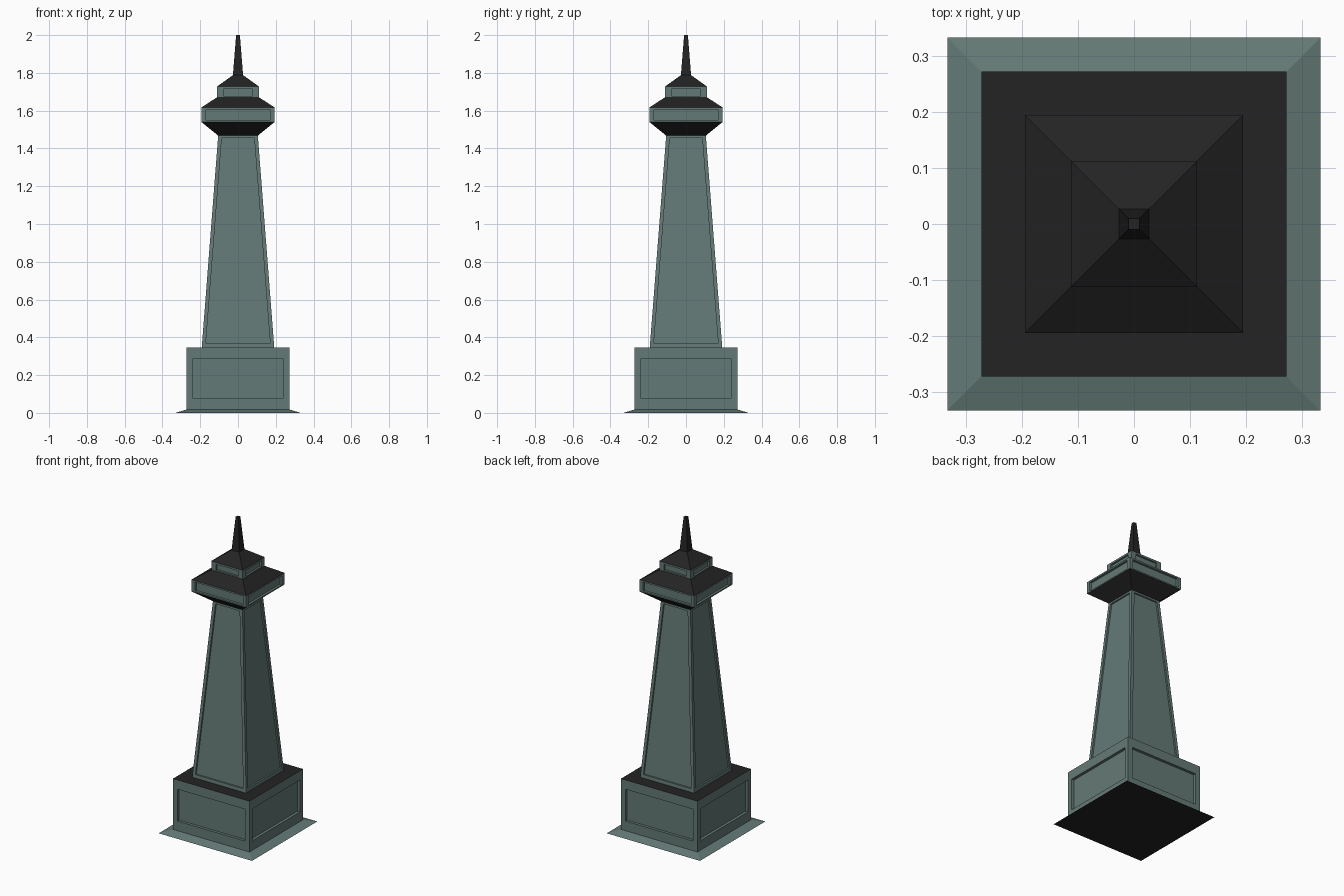
import bpy, bmesh
from mathutils import Vector, Matrix

if "Cube" in bpy.data.objects:
    bpy.data.objects.remove(bpy.data.objects["Cube"])


def material(name, color):
    m = bpy.data.materials.new(name)
    m.diffuse_color = (*color, 1)
    m.use_nodes = True
    m.node_tree.nodes["Principled BSDF"].inputs["Base Color"].default_value = m.diffuse_color
    return m


STONE = material("grey green stone", (0.127, 0.195, 0.181))
DARK = material("dark slate", (0.017, 0.017, 0.017))


def finish(name, bm, mats):
    bmesh.ops.remove_doubles(bm, verts=bm.verts, dist=1e-5)
    bmesh.ops.recalc_face_normals(bm, faces=bm.faces)
    me = bpy.data.meshes.new(name)
    bm.to_mesh(me)
    bm.free()
    for m in mats:
        me.materials.append(m)
    ob = bpy.data.objects.new(name, me)
    bpy.context.collection.objects.link(ob)
    return ob


def block(name, h0, z0, h1, z1, mats, panel=None):
    """Square tapered block; panel = (side, bottom, top margins, depth) on each side.
    Flat top and bottom faces take the last material."""
    bm = bmesh.new()

    def point(u, z, depth=0.0, margin=0.0):
        h = h0 + (h1 - h0) * (z - z0) / (z1 - z0)
        return Vector((u * (h - margin), -(h - depth), z))

    def rect(za, zb, depth=0.0, margin=0.0):
        return [point(u, z, depth, margin) for u, z in ((-1, za), (1, za), (1, zb), (-1, zb))]

    for k in range(4):
        turn = Matrix.Rotation(k * 1.5707963, 3, 'Z')
        rings = [rect(z0, z1)]
        if panel:
            side, low, high, depth = panel
            rings += [rect(z0 + low, z1 - high, d, side) for d in (0.0, depth)]
        rings = [[bm.verts.new(turn @ p) for p in r] for r in rings]
        for a, b in zip(rings, rings[1:]):
            for i in range(4):
                j = (i + 1) % 4
                bm.faces.new((a[i], a[j], b[j], b[i]))
        bm.faces.new(rings[-1])
    for h, z in ((h0, z0), (h1, z1)):
        f = bm.faces.new([bm.verts.new((x * h, y * h, z))
                          for x, y in ((-1, -1), (1, -1), (1, 1), (-1, 1))])
        f.material_index = len(mats) - 1
    return finish(name, bm, mats)


both = [STONE, DARK]
# flared foot and panelled pedestal
block("foot", 0.332, 0.0, 0.272, 0.018, both)
block("pedestal", 0.272, 0.018, 0.272, 0.345, both, (0.031, 0.062, 0.06, 0.018))
# tapering shaft
block("shaft", 0.192, 0.345, 0.105, 1.468, both, (0.02, 0.022, 0.012, 0.01))
# overhanging gallery with lower roof
block("gallery_corbel", 0.105, 1.468, 0.194, 1.54, [DARK])
block("gallery", 0.194, 1.54, 0.194, 1.617, both, (0.024, 0.008, 0.01, 0.015))
block("lower_roof", 0.194, 1.617, 0.112, 1.67, [DARK])
# small lantern with upper roof and spire
block("lantern", 0.112, 1.67, 0.112, 1.727, both, (0.034, 0.007, 0.012, 0.012))
block("upper_roof", 0.112, 1.727, 0.027, 1.788, [DARK])
block("spire", 0.027, 1.788, 0.01, 2.0, [DARK])
